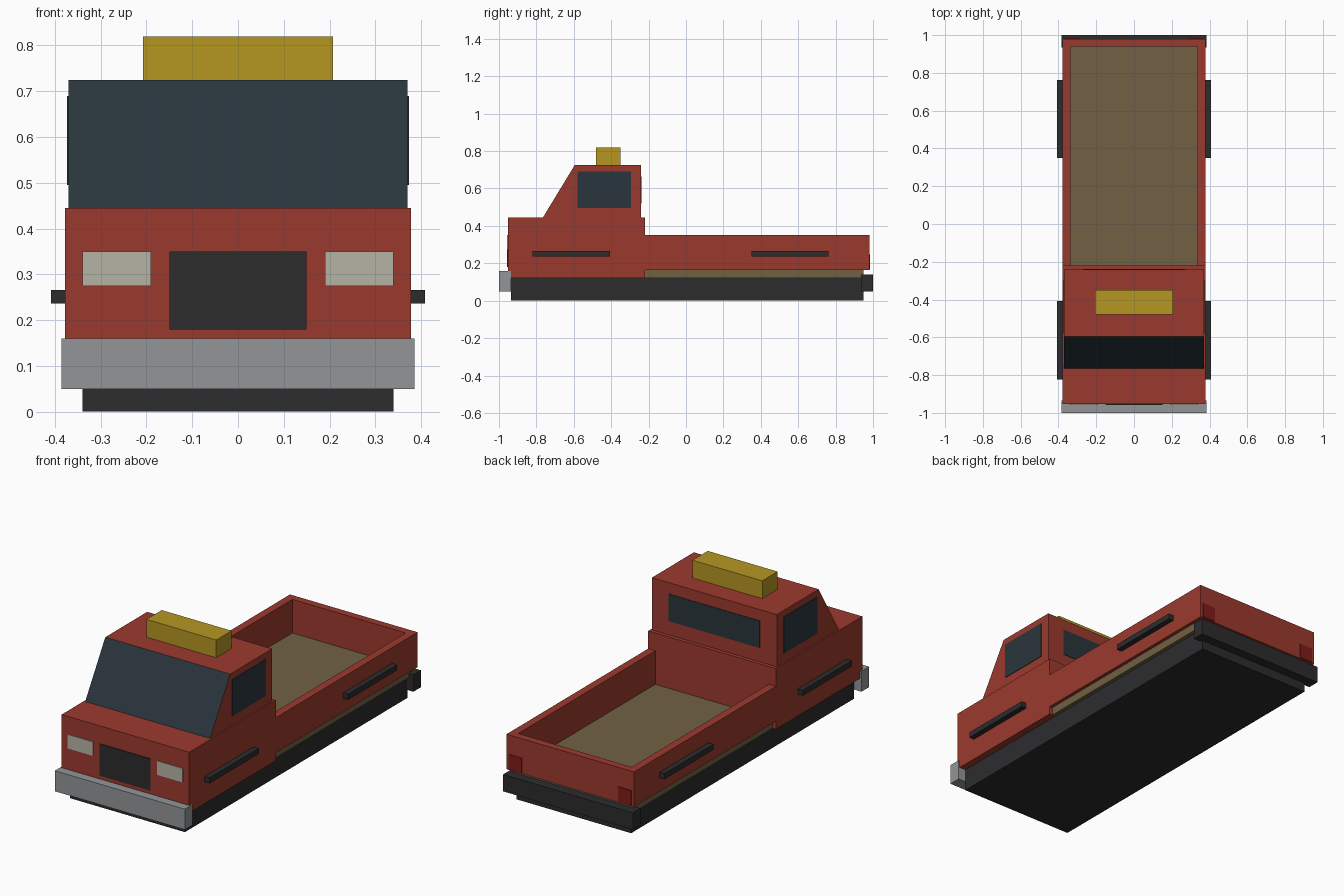
import bpy, bmesh
from mathutils import Vector

if "Cube" in bpy.data.objects:
    bpy.data.objects.remove(bpy.data.objects["Cube"])


def material(name, rgb):
    m = bpy.data.materials.new(name)
    m.diffuse_color = (*rgb, 1)
    m.use_nodes = True
    m.node_tree.nodes["Principled BSDF"].inputs["Base Color"].default_value = m.diffuse_color
    return m


RED = material("red_paint", (0.33, 0.042, 0.027))
GLASS = material("dark_glass", (0.022, 0.036, 0.045))
BLACK = material("black_trim", (0.026, 0.025, 0.027))
CHROME = material("bumper_grey", (0.29, 0.30, 0.31))
WOOD = material("bed_boards", (0.17, 0.12, 0.056))
YELLOW = material("beacon_yellow", (0.46, 0.31, 0.016))
LAMP = material("lamp_white", (0.47, 0.45, 0.38))
TAIL = material("lamp_red", (0.22, 0.012, 0.01))


def prism(name, points, offset, mat):
    """Extrude a flat polygon along an offset vector."""
    bm = bmesh.new()
    face = bm.faces.new([bm.verts.new(p) for p in points])
    ext = bmesh.ops.extrude_face_region(bm, geom=[face], use_keep_orig=True)
    top = [g for g in ext["geom"] if isinstance(g, bmesh.types.BMVert)]
    bmesh.ops.translate(bm, verts=top, vec=Vector(offset))
    bmesh.ops.recalc_face_normals(bm, faces=bm.faces)
    mesh = bpy.data.meshes.new(name)
    bm.to_mesh(mesh)
    bm.free()
    mesh.materials.append(mat)
    obj = bpy.data.objects.new(name, mesh)
    bpy.context.collection.objects.link(obj)
    return obj


def box(name, x, y, z, mat, mirror=False):
    """Box from (min, max) ranges, optionally mirrored to the other side."""
    pts = [(x[0], y[0], z[0]), (x[1], y[0], z[0]), (x[1], y[1], z[0]), (x[0], y[1], z[0])]
    obj = prism(name, pts, (0, 0, z[1] - z[0]), mat)
    if mirror:
        obj.modifiers.new("Mirror", 'MIRROR').use_mirror_merge = False
    return obj


# Chassis and bumpers
box("chassis", (-0.34, 0.34), (-0.935, 0.95), (0, 0.12), BLACK)
box("front_bumper", (-0.385, 0.385), (-1.0, -0.935), (0.05, 0.16), CHROME)
box("rear_bumper", (-0.385, 0.385), (0.935, 1.0), (0.05, 0.14), BLACK)

# Lower cab with bonnet
box("lower_cab", (-0.378, 0.378), (-0.953, -0.22), (0.12, 0.445), RED)

# Upper cab, its sloping front face is the windscreen
profile = [(-0.765, 0.445), (-0.595, 0.725), (-0.24, 0.725), (-0.24, 0.445)]
cab = prism("upper_cab", [(-0.37, y, z) for y, z in profile], (0.74, 0, 0), RED)
cab.data.materials.append(GLASS)
for poly in cab.data.polygons:
    if poly.normal.y < -0.5:
        poly.material_index = 1

# Windows
box("side_window", (0.36, 0.373), (-0.58, -0.295), (0.495, 0.69), GLASS, True)
box("rear_window", (-0.27, 0.27), (-0.25, -0.237), (0.52, 0.665), GLASS)

# Roof beacon
box("roof_beacon", (-0.207, 0.207), (-0.48, -0.35), (0.725, 0.82), YELLOW)

# Load bed: floor and U-shaped wall
box("bed_floor", (-0.36, 0.36), (-0.22, 0.95), (0.12, 0.17), WOOD)
outline = [(-0.378, -0.22), (-0.378, 0.98), (0.378, 0.98), (0.378, -0.22),
           (0.336, -0.22), (0.336, 0.94), (-0.336, 0.94), (-0.336, -0.22)]
prism("bed_walls", [(x, y, 0.163) for x, y in outline], (0, 0, 0.187), RED)

# Side trim strips above the wheel positions
for name, y in (("front_side_trim", (-0.822, -0.407)), ("rear_side_trim", (0.35, 0.763))):
    box(name, (0.37, 0.408), y, (0.236, 0.266), BLACK, True)

# Grille and lamps
box("grille", (-0.15, 0.15), (-0.957, -0.94), (0.18, 0.35), BLACK)
box("headlight", (0.19, 0.34), (-0.957, -0.94), (0.275, 0.35), LAMP, True)
box("tail_light", (0.285, 0.363), (0.97, 0.984), (0.167, 0.247), TAIL, True)
